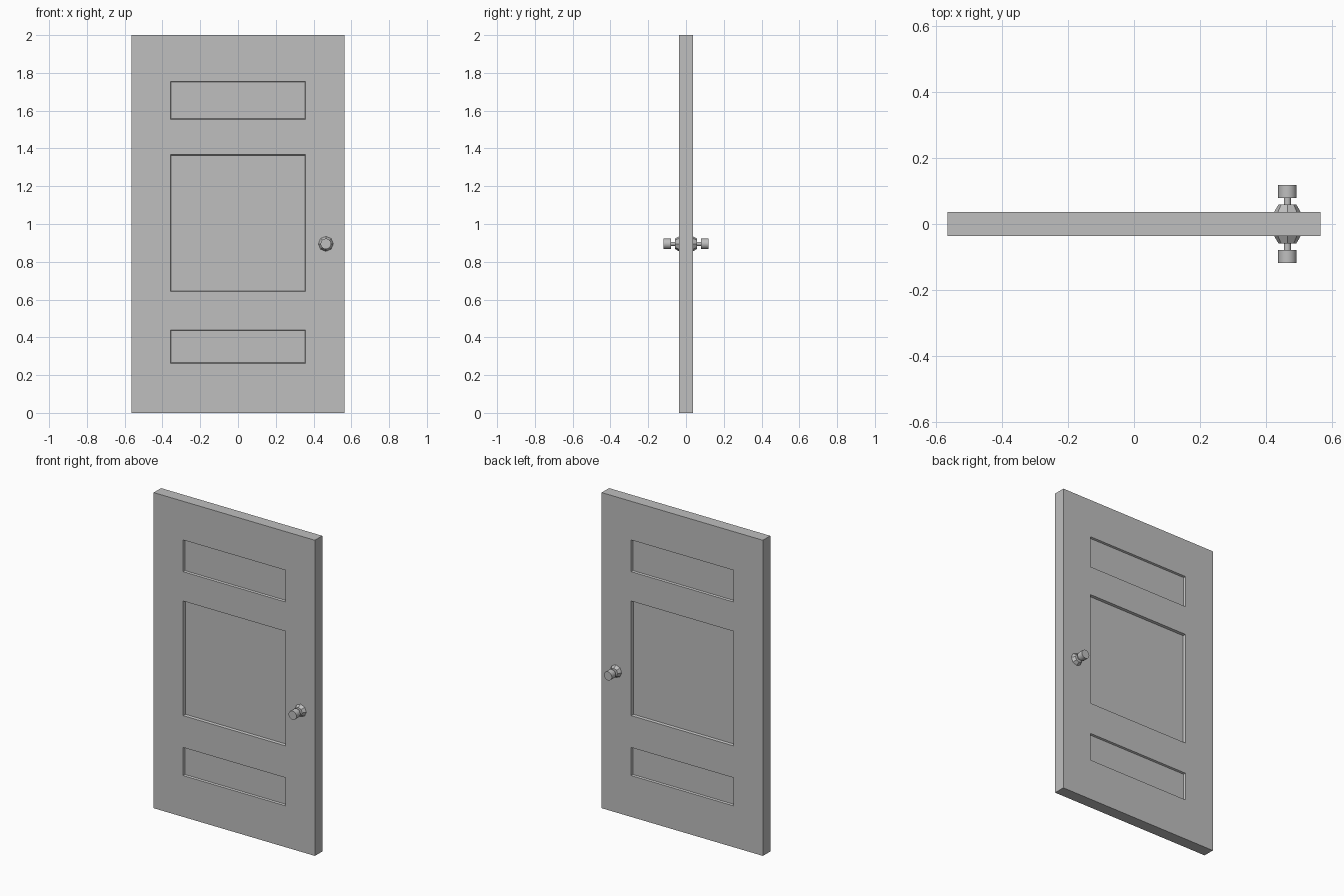
import bpy
import bmesh
from math import radians
from mathutils import Matrix, Vector

cube = bpy.data.objects.get("Cube")
if cube:
    bpy.data.objects.remove(cube, do_unlink=True)

GREY = (0.52, 0.52, 0.52, 1)
grey = bpy.data.materials.new("plain_grey")
grey.use_nodes = True
grey.diffuse_color = GREY
grey.node_tree.nodes["Principled BSDF"].inputs["Base Color"].default_value = GREY

WIDTH, HALF_DEPTH, HEIGHT = 1.13, 0.037, 2.0
PANEL_X = 0.358
# Panel bottom, top and recess depth
PANELS = [(0.262, 0.44, 0.011), (0.642, 1.368, 0.015), (1.554, 1.755, 0.011)]


def finish(bm, name):
    mesh = bpy.data.meshes.new(name)
    bm.to_mesh(mesh)
    bm.free()
    mesh.materials.append(grey)
    obj = bpy.data.objects.new(name, mesh)
    bpy.context.collection.objects.link(obj)
    return obj


def cut(bm, point, normal):
    geom = bm.verts[:] + bm.edges[:] + bm.faces[:]
    bmesh.ops.bisect_plane(bm, geom=geom, plane_co=point, plane_no=normal)


# Door slab, with recessed panels on both sides
bm = bmesh.new()
bmesh.ops.create_cube(bm, size=1)
bmesh.ops.scale(bm, vec=(WIDTH, 2 * HALF_DEPTH, HEIGHT), verts=bm.verts)
bmesh.ops.translate(bm, vec=(0, 0, HEIGHT / 2), verts=bm.verts)
for x in (-PANEL_X, PANEL_X):
    cut(bm, (x, 0, 0), (1, 0, 0))
for low, high, depth in PANELS:
    cut(bm, (0, 0, low), (0, 0, 1))
    cut(bm, (0, 0, high), (0, 0, 1))
for low, high, depth in PANELS:
    faces = []
    for f in bm.faces:
        c = f.calc_center_median()
        if abs(f.normal.y) > 0.9 and abs(c.x) < PANEL_X and low < c.z < high:
            faces.append(f)
    bmesh.ops.inset_individual(bm, faces=faces, thickness=0.006, depth=-depth)
finish(bm, "door_slab")


# Handle parts: start and end distance from the door centre, radii, sides
HANDLE = Vector((0.465, 0, 0.895))
PARTS = {
    "rosette": (0.035, 0.059, 0.041, 0.027, 8),
    "stem": (0.057, 0.082, 0.011, 0.011, 16),
    "knob": (0.079, 0.118, 0.028, 0.028, 16),
}
for side, sign in (("front", -1), ("back", 1)):
    turn = Matrix.Rotation(radians(-90 * sign), 4, "X")
    for part, (start, end, r1, r2, sides) in PARTS.items():
        bm = bmesh.new()
        middle = HANDLE + Vector((0, sign * (start + end) / 2, 0))
        bmesh.ops.create_cone(bm, cap_ends=True, segments=sides, radius1=r1,
                              radius2=r2, depth=end - start,
                              matrix=Matrix.Translation(middle) @ turn)
        obj = finish(bm, f"{side}_{part}")
        bpy.ops.object.select_all(action="DESELECT")
        obj.select_set(True)
        bpy.context.view_layer.objects.active = obj
        bpy.ops.object.shade_smooth_by_angle(angle=radians(30))
